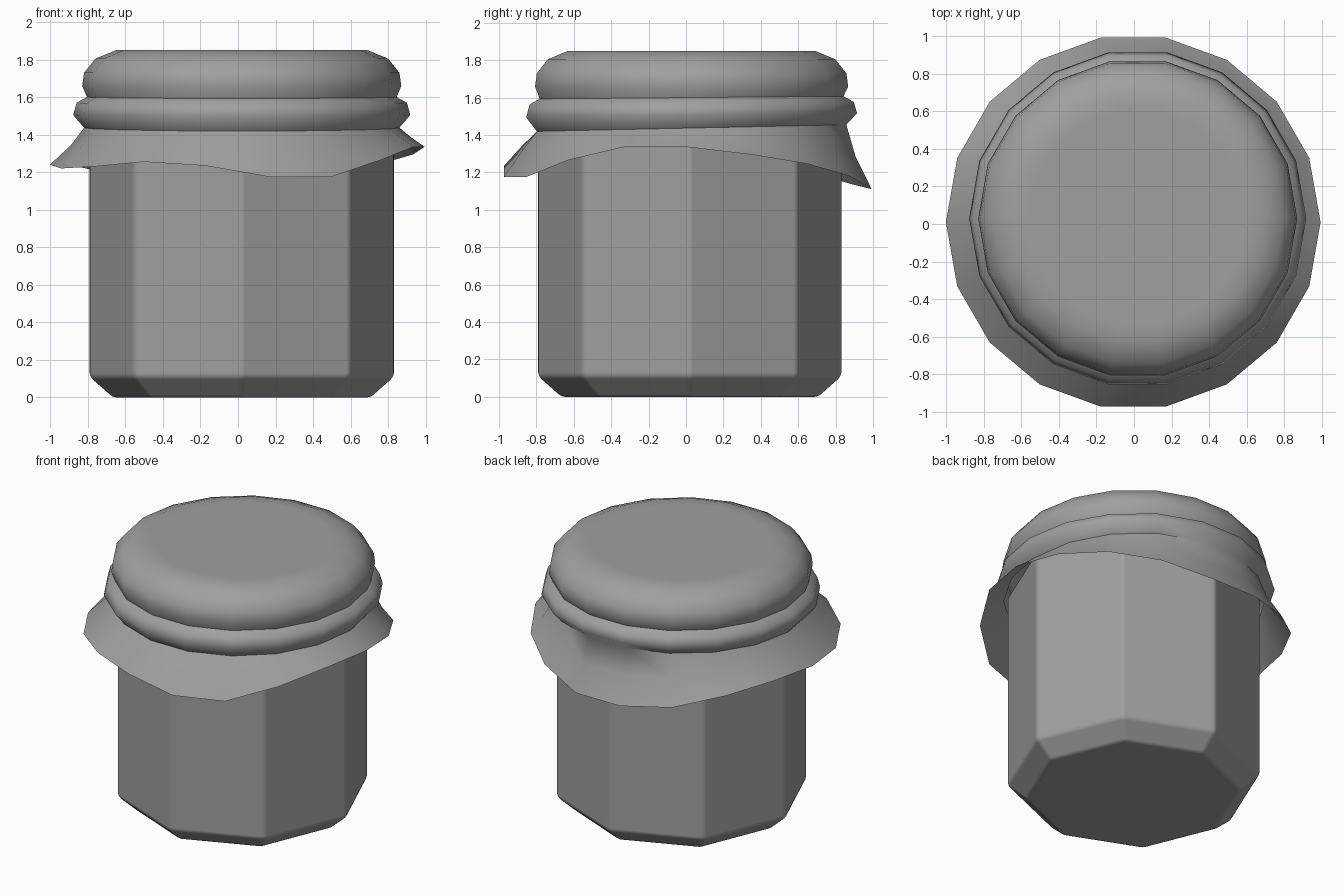
import bpy
import bmesh
from math import sin, cos, radians, tau

cube = bpy.data.objects.get("Cube")
if cube:
    bpy.data.objects.remove(cube, do_unlink=True)

grey = bpy.data.materials.new("mid_grey")
grey.use_nodes = True
colour = (0.35, 0.35, 0.35, 1)
grey.diffuse_color = colour
grey.node_tree.nodes["Principled BSDF"].inputs["Base Color"].default_value = colour


def loft(name, rings, cap_first, cap_last):
    """Skin a stack of equal point rings, listed from the top down."""
    bm = bmesh.new()
    loops = [[bm.verts.new(p) for p in ring] for ring in rings]
    for upper, lower in zip(loops, loops[1:]):
        n = len(upper)
        for i in range(n):
            j = (i + 1) % n
            bm.faces.new((upper[i], lower[i], lower[j], upper[j]))
    if cap_first:
        bm.faces.new(loops[0])
    if cap_last:
        bm.faces.new(loops[-1][::-1])
    mesh = bpy.data.meshes.new(name)
    bm.to_mesh(mesh)
    bm.free()
    mesh.materials.append(grey)
    obj = bpy.data.objects.new(name, mesh)
    bpy.context.collection.objects.link(obj)
    return obj


def smooth(obj, degrees):
    bpy.ops.object.select_all(action="DESELECT")
    obj.select_set(True)
    bpy.context.view_layer.objects.active = obj
    bpy.ops.object.shade_smooth_by_angle(angle=radians(degrees))


def ring(r, z, n, cx, cy, tilt=0.0):
    angles = [tau * i / n for i in range(n)]
    return [(cx + r * cos(a), cy + r * sin(a), z + tilt * sin(a)) for a in angles]


# Eight-sided jar with a chamfered foot and softened edges
jar_profile = [(0.815, 1.5), (0.815, 0.11), (0.69, 0.0)]
jar = loft("jar_body", [ring(r, z, 8, 0.02, 0.02) for r, z in jar_profile], True, True)
smooth(jar, 60)
bevel = jar.modifiers.new("soft_edges", "BEVEL")
bevel.width = 0.02
bevel.segments = 2
bevel.limit_method = "ANGLE"
bevel.harden_normals = True

# Cloth cover: domed top, tied band, then a wavy skirt
SIDES = 18
cover_profile = [
    (0.58, 1.85, 0), (0.67, 1.85, 0), (0.78, 1.805, 0), (0.84, 1.73, 0),
    (0.85, 1.66, 0), (0.825, 1.60, 0.007), (0.88, 1.57, 0.007),
    (0.898, 1.505, 0.012), (0.84, 1.437, 0.018),
]
rings = [ring(r, z, SIDES, 0.02, 0.03, t) for r, z, t in cover_profile]

# Hem heights, counter-clockwise from +x
hem = [1.335, 1.295, 1.245, 1.18, 1.11, 1.11, 1.14, 1.21, 1.25,
       1.24, 1.22, 1.23, 1.255, 1.235, 1.175, 1.175, 1.265, 1.335]
middle = [(x, y, 0.55 * 1.43 + 0.45 * h)
          for (x, y, _), h in zip(ring(0.905, 0, SIDES, 0.015, 0.015), hem)]
edge = [(x, y, h) for (x, y, _), h in zip(ring(0.998, 0, SIDES, -0.004, 0.01), hem)]
cover = loft("cloth_cover", rings + [middle, edge], True, False)
smooth(cover, 60)
